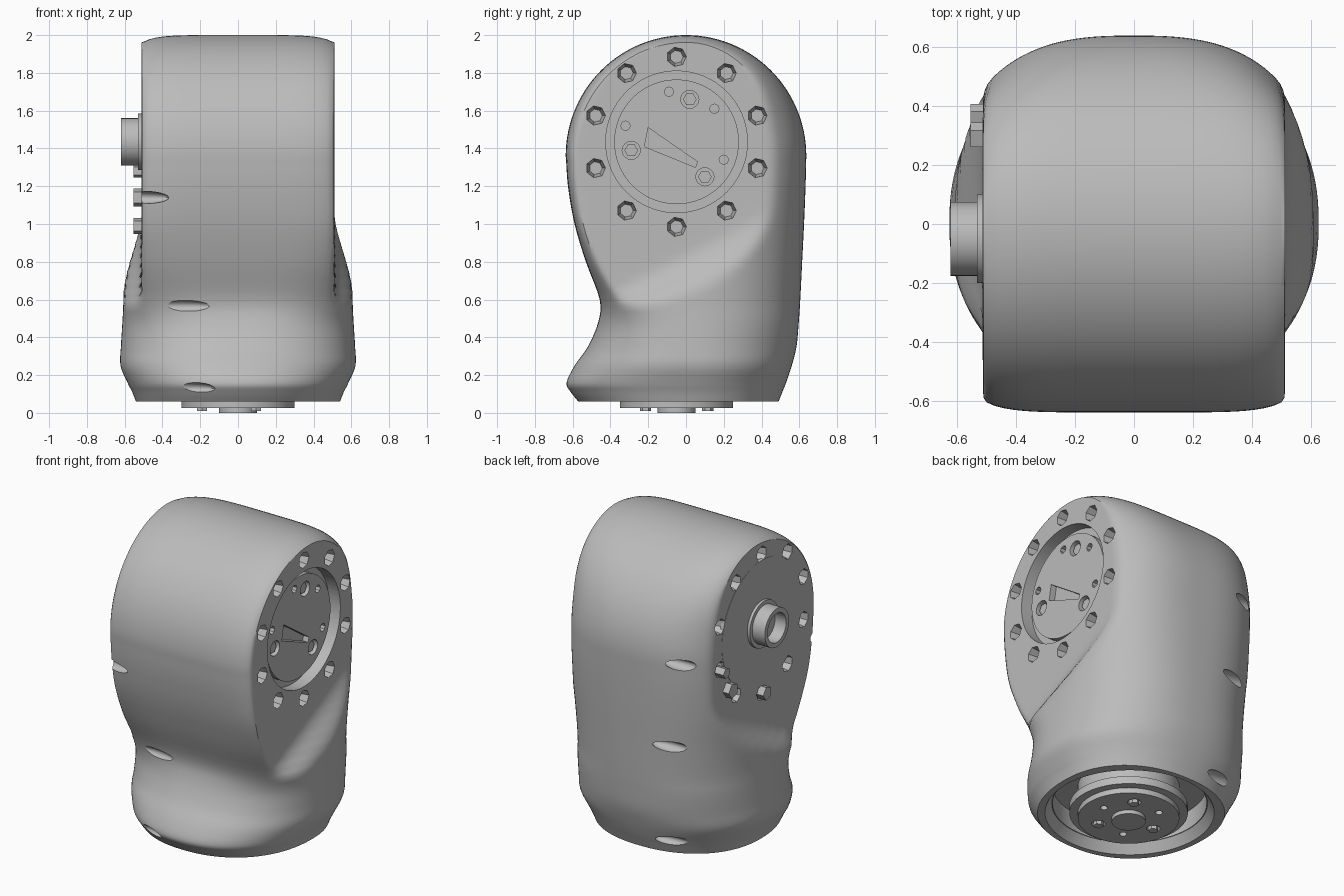
import bpy, bmesh, math
from mathutils import Matrix, Vector

cube = bpy.data.objects.get("Cube")
if cube:
    bpy.data.objects.remove(cube)

grey = bpy.data.materials.new("housing grey")
grey.use_nodes = True
colour = (0.5, 0.5, 0.5, 1)
grey.diffuse_color = colour
grey.node_tree.nodes["Principled BSDF"].inputs["Base Color"].default_value = colour

AXIS_Y, AXIS_Z = -0.05, 1.435          # joint axis, parallel to x


def smooth(obj, angle=35):
    bpy.ops.object.select_all(action='DESELECT')
    obj.select_set(True)
    bpy.context.view_layer.objects.active = obj
    bpy.ops.object.shade_smooth_by_angle(angle=math.radians(angle))


def finish(bm, name):
    bmesh.ops.recalc_face_normals(bm, faces=bm.faces[:])
    mesh = bpy.data.meshes.new(name)
    bm.to_mesh(mesh)
    bm.free()
    mesh.materials.append(grey)
    obj = bpy.data.objects.new(name, mesh)
    bpy.context.collection.objects.link(obj)
    smooth(obj)
    return obj


def rod(bm, axis, a, b, u, v, r, sides=48, r2=None):
    """Cylinder from a to b along x (centre y=u, z=v) or z (centre x=u, y=v)."""
    mid = (a + b) / 2
    if axis == 'x':
        m = Matrix.Translation((mid, u, v)) @ Matrix.Rotation(math.pi / 2, 4, 'Y')
    else:
        m = Matrix.Translation((u, v, mid))
    bmesh.ops.create_cone(bm, cap_ends=True, segments=sides, radius1=r,
                          radius2=r2 or r, depth=b - a, matrix=m)


def cut(obj, bm):
    tool = finish(bm, "cutter")
    tool.hide_render = True
    mod = obj.modifiers.new("cut", 'BOOLEAN')
    mod.operation = 'DIFFERENCE'
    mod.solver = 'EXACT'
    mod.use_self = True
    mod.object = tool
    smooth(obj)
    bpy.ops.object.modifier_apply(modifier=mod.name)
    bpy.data.objects.remove(tool)
    smooth(obj)


# Housing: height, front y, back y, half width, front squareness, back squareness
KEYS = [
    (.06, -.57, .49, .54, 2.2, 2.2),
    (.11, -.61, .51, .56, 2.2, 2.2),
    (.16, -.632, .53, .585, 2.2, 2.2),
    (.25, -.59, .56, .622, 2.2, 2.3),
    (.35, -.52, .585, .62, 2.3, 2.3),
    (.48, -.465, .597, .612, 2.6, 2.4),
    (.6, -.457, .605, .607, 3.5, 2.4),
    (.8, -.53, .615, .61, 5, 2.5),
    (1, -.59, .625, .62, 6, 2.6),
    (1.2, -.625, .633, .62, 6, 2.7),
    (1.36, -.636, .637, .62, 6, 2.7),
]
CROWN_Z = 1.36


def spline(p0, p1, p2, p3, t):
    return [b + t / 2 * (c - a + t * (2 * a - 5 * b + 4 * c - d
            + t * (3 * (b - c) + d - a))) for a, b, c, d in zip(p0, p1, p2, p3)]


def levels():
    last = len(KEYS) - 1
    for i in range(last):
        quad = [KEYS[max(0, min(last, i + k))] for k in (-1, 0, 1, 2)]
        for s in range(4):
            yield spline(*quad, s / 4)
    for i in range(31):                # round crown
        a = math.pi / 2 * i / 30
        r, h = .637 * math.cos(a), math.sin(a)
        yield (CROWN_Z + .64 * h, -r, r, .62, 6, 2.7 + 3.3 * h ** 3)


def side_limit(y, z):
    """Flat cheeks above a slanting ramp that is steeper towards the front."""
    drop = max(.16, .3 + .27 * y)
    t = max(0, min(1, (.835 + .55 * y - z) / drop))
    return .51 + .15 * t * t * (3 - 2 * t)


def soft_min(a, b, k=.03):
    h = max(k - abs(a - b), 0) / k
    return min(a, b) - h * h * k / 4


bm = bmesh.new()
rings = []
SIDES = 160
for z, front, back, w, nf, nb in levels():
    ring = []
    for i in range(SIDES):
        a = 2 * math.pi * i / SIDES
        c, s = math.cos(a), math.sin(a)
        n = nb if s > 0 else nf
        r = (abs(c) ** n + abs(s) ** n) ** (-1 / n)
        y = r * s * (back if s > 0 else -front)
        x = math.copysign(soft_min(abs(r * c) * w, side_limit(y, z)), c)
        height = z
        if z > CROWN_Z:                # roll the crown over towards the cheeks
            edge = (1 - (.51 / w) ** n) ** (1 / n)
            height = CROWN_Z + (z - CROWN_Z) * max(abs(r * s), edge)
        ring.append(bm.verts.new((x, y, height)))
    rings.append(ring)
for lo, hi in zip(rings, rings[1:]):
    for i in range(SIDES):
        j = (i + 1) % SIDES
        bm.faces.new((lo[i], lo[j], hi[j], hi[i]))
bm.faces.new(rings[0][::-1])
bmesh.ops.remove_doubles(bm, verts=bm.verts[:], dist=.0001)
housing = finish(bm, "housing")

# Cuts: output recess, bolt circles, chamfered base cavity, grazing screw slots
bm = bmesh.new()
rod(bm, 'x', .43, .8, AXIS_Y, AXIS_Z, .375, 64)
rod(bm, 'z', 0, .12, 0, -.04, .54, 64, .46)
rod(bm, 'z', .1, .24, 0, -.04, .455, 64)
for i in range(10):
    a = math.pi * i / 5
    y, z = AXIS_Y + .45 * math.sin(a), AXIS_Z + .45 * math.cos(a)
    for lo, hi, r1, r2 in ((.42, .66, .035, .08), (-.66, -.42, .08, .035)):
        rod(bm, 'x', lo, hi, y, z, r1, 7, r2)
for x, y, z in ((-.31, -.468, .565), (-.29, -.61, .13), (-.53, -.6, 1.14),
                (-.4, .575, 1.36), (-.33, .58, .81), (-.3, .5, .15)):
    m = Matrix.Translation((x, y, z)) @ Matrix.Diagonal((.17, .05, .035, 1))
    bmesh.ops.create_uvsphere(bm, u_segments=20, v_segments=12, radius=1, matrix=m)
cut(housing, bm)

# Output disc sunk in the recess, with screw holes and an open wedge
bm = bmesh.new()
rod(bm, 'x', .4, .47, AXIS_Y, AXIS_Z, .33, 64)
disc = finish(bm, "output_disc")
bm = bmesh.new()
screws = ((.02, 1.66), (-.29, 1.39), (.1, 1.25))
for y, z in screws:
    rod(bm, 'x', .43, .6, y, z, .048, 16)
for y, z in ((-.09, 1.7), (.15, 1.61), (-.32, 1.52), (.2, 1.34)):
    rod(bm, 'x', .43, .6, y, z, .025, 8)
wedge = [bm.verts.new((.42, y, z)) for y, z in
         ((-.2, 1.51), (-.22, 1.41), (.05, 1.3), (.06, 1.33))]
out = bmesh.ops.extrude_face_region(bm, geom=[bm.faces.new(wedge)])
bmesh.ops.translate(bm, vec=Vector((.2, 0, 0)),
                    verts=[v for v in out["geom"] if isinstance(v, bmesh.types.BMVert)])
cut(disc, bm)

# Socket screws
bm = bmesh.new()
for y, z in screws:
    rod(bm, 'x', .42, .455, y, z, .036, 6)
finish(bm, "output_screws")

# Cover plate and hollow shaft on the opposite cheek
bm = bmesh.new()
rod(bm, 'x', -.512, -.49, AXIS_Y, AXIS_Z, .41, 64)
finish(bm, "cover_plate")
bm = bmesh.new()
rod(bm, 'x', -.53, -.5, AXIS_Y, AXIS_Z, .15)
finish(bm, "shaft_flange")
bm = bmesh.new()
rod(bm, 'x', -.62, -.5, AXIS_Y, AXIS_Z, .125)
shaft = finish(bm, "shaft_collar")
bm = bmesh.new()
rod(bm, 'x', -.8, -.54, AXIS_Y, AXIS_Z, .095, 24)
cut(shaft, bm)

# Small clamp lugs around the cover
bm = bmesh.new()
for y, z, r in ((.3, 1.14, .05), (-.05, .99, .045), (.37, 1.28, .035)):
    rod(bm, 'x', -.553, -.45, y, z, r, 5)
finish(bm, "cover_lugs")

# Stepped mounting hub under the base
bm = bmesh.new()
rod(bm, 'z', .06, .11, 0, AXIS_Y, .35, 64)
finish(bm, "hub_step")
bm = bmesh.new()
rod(bm, 'z', .025, .3, 0, AXIS_Y, .3, 64)
hub = finish(bm, "mounting_hub")
bm = bmesh.new()
for i in range(6):
    a = math.pi * i / 3
    rod(bm, 'z', -.1, .05, .19 * math.cos(a), AXIS_Y + .19 * math.sin(a),
        .04 if i % 2 else .022, 16)
cut(hub, bm)
bm = bmesh.new()
rod(bm, 'z', 0, .05, 0, AXIS_Y, .1)
for i in range(3):
    a = math.pi * (2 * i + 1) / 3
    rod(bm, 'z', .01, .06, .19 * math.cos(a), AXIS_Y + .19 * math.sin(a), .03, 6)
finish(bm, "hub_boss")
